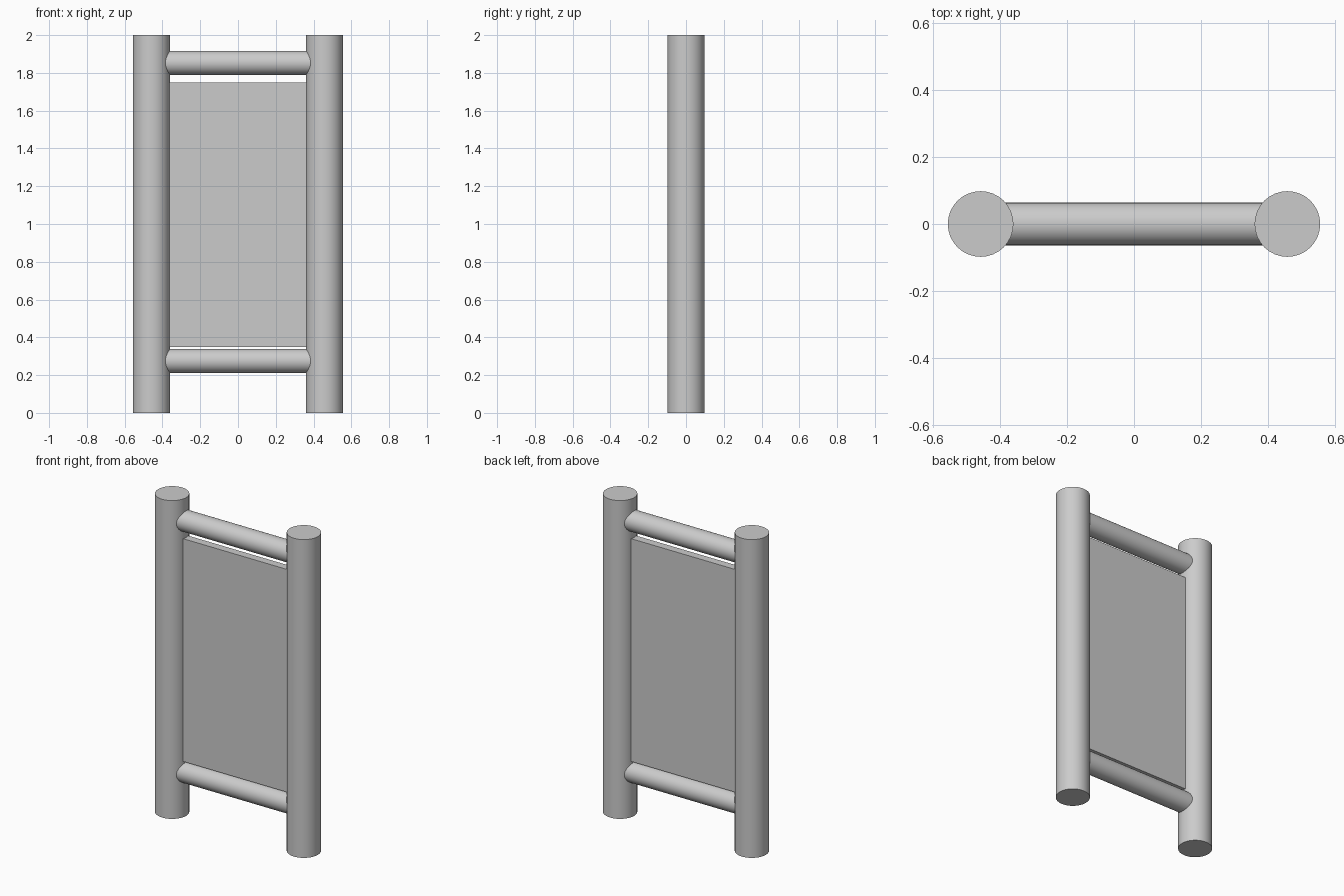
import bpy
from math import pi, radians

if "Cube" in bpy.data.objects:
    bpy.data.objects.remove(bpy.data.objects["Cube"])


def cylinder(name, radius, length, location, rotation=(0, 0, 0)):
    bpy.ops.mesh.primitive_cylinder_add(vertices=32, radius=radius, depth=length,
                                        location=location, rotation=rotation)
    obj = bpy.context.object
    obj.name = name
    bpy.ops.object.shade_smooth_by_angle(angle=radians(40))
    return obj


POST_X = 0.458

# Upright posts
for side, label in ((-1, "left"), (1, "right")):
    cylinder(label + "_post", 0.098, 2.0, (side * POST_X, 0, 1.0))

# Horizontal rails, running into the post centres
for label, z in (("lower", 0.275), ("upper", 1.853)):
    cylinder(label + "_rail", 0.064, 2 * POST_X, (0, 0, z), (0, pi / 2, 0))

# Flat infill panel between the rails, set into the posts
bpy.ops.mesh.primitive_cube_add(size=1, location=(0, 0, 1.05))
panel = bpy.context.object
panel.name = "infill_panel"
panel.scale = (0.76, 0.05, 1.40)
bpy.ops.object.transform_apply(location=False, rotation=False, scale=True)
